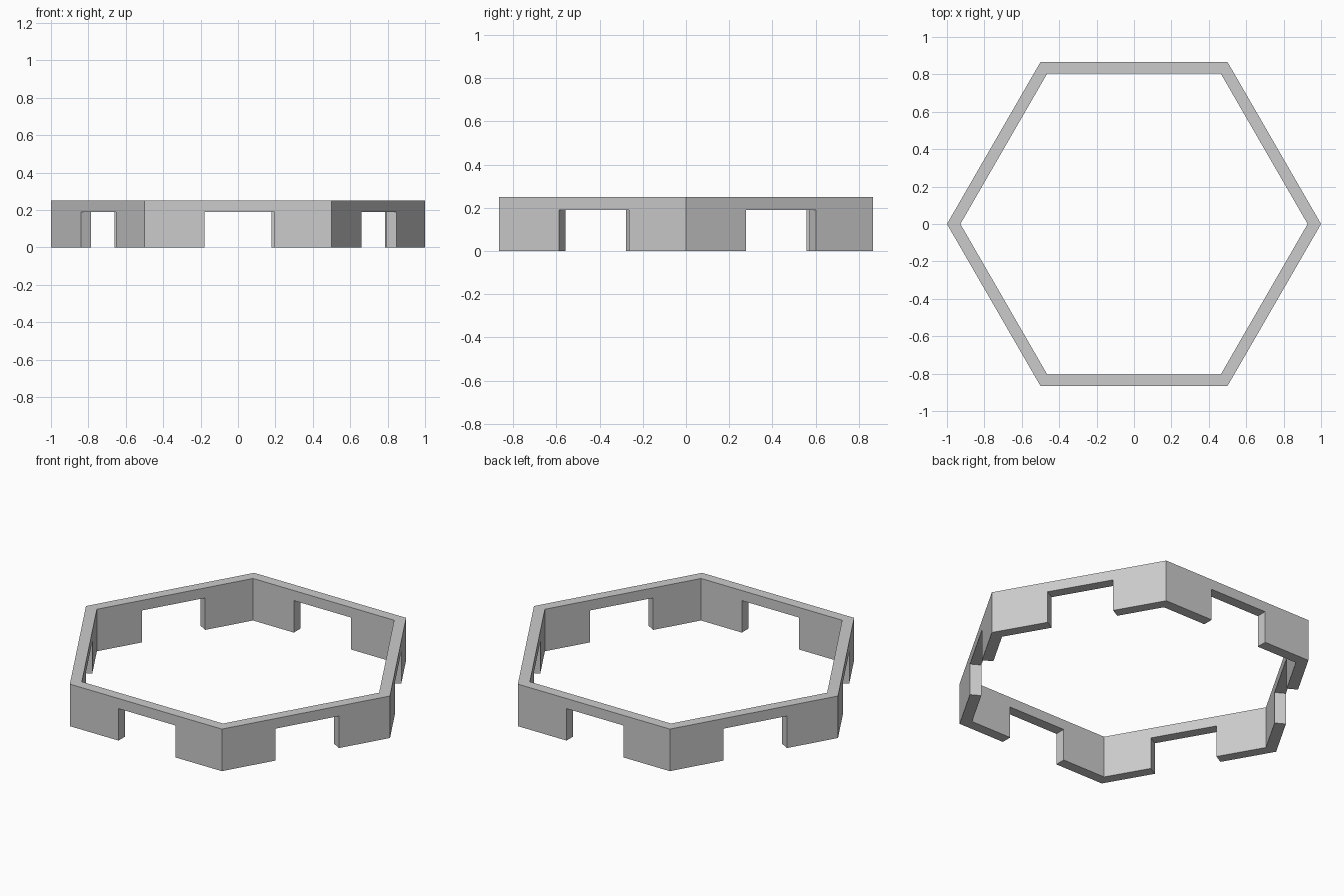
import bpy, bmesh
from math import sqrt, pi
from mathutils import Matrix, Vector

if "Cube" in bpy.data.objects:
    bpy.data.objects.remove(bpy.data.objects["Cube"])

OUTER = sqrt(3) / 2        # distance from centre to outer wall face
INNER = OUTER - 0.062      # distance from centre to inner wall face
HEIGHT = 0.25
NOTCH_TOP = 0.19
NOTCH_L, NOTCH_R = -0.18, 0.196   # notch sits slightly off centre on each side


def wall_profile(half):
    """Outline of one wall seen from the front, with its notch."""
    return [(-half, 0), (NOTCH_L, 0), (NOTCH_L, NOTCH_TOP), (NOTCH_R, NOTCH_TOP),
            (NOTCH_R, 0), (half, 0), (half, HEIGHT), (-half, HEIGHT)]


def add_wall(bm, turn):
    """One mitred wall; the ends stay open and are welded to the neighbours."""
    loops = []
    for dist in (OUTER, INNER):
        loops.append([bm.verts.new(turn @ Vector((x, -dist, z)))
                      for x, z in wall_profile(dist / sqrt(3))])
    out, inn = loops
    bm.faces.new(out)
    bm.faces.new(inn[::-1])
    for i in range(8):
        if i in (5, 7):    # mitred ends
            continue
        j = (i + 1) % 8
        bm.faces.new((out[j], out[i], inn[i], inn[j]))


# Hexagonal ring from six identical notched walls
bm = bmesh.new()
for k in range(6):
    add_wall(bm, Matrix.Rotation(k * pi / 3, 3, 'Z'))
bmesh.ops.remove_doubles(bm, verts=bm.verts, dist=1e-4)
bmesh.ops.recalc_face_normals(bm, faces=bm.faces)

mesh = bpy.data.meshes.new("hexagonal_ring")
bm.to_mesh(mesh)
bm.free()
ring = bpy.data.objects.new("hexagonal_ring", mesh)
bpy.context.collection.objects.link(ring)
